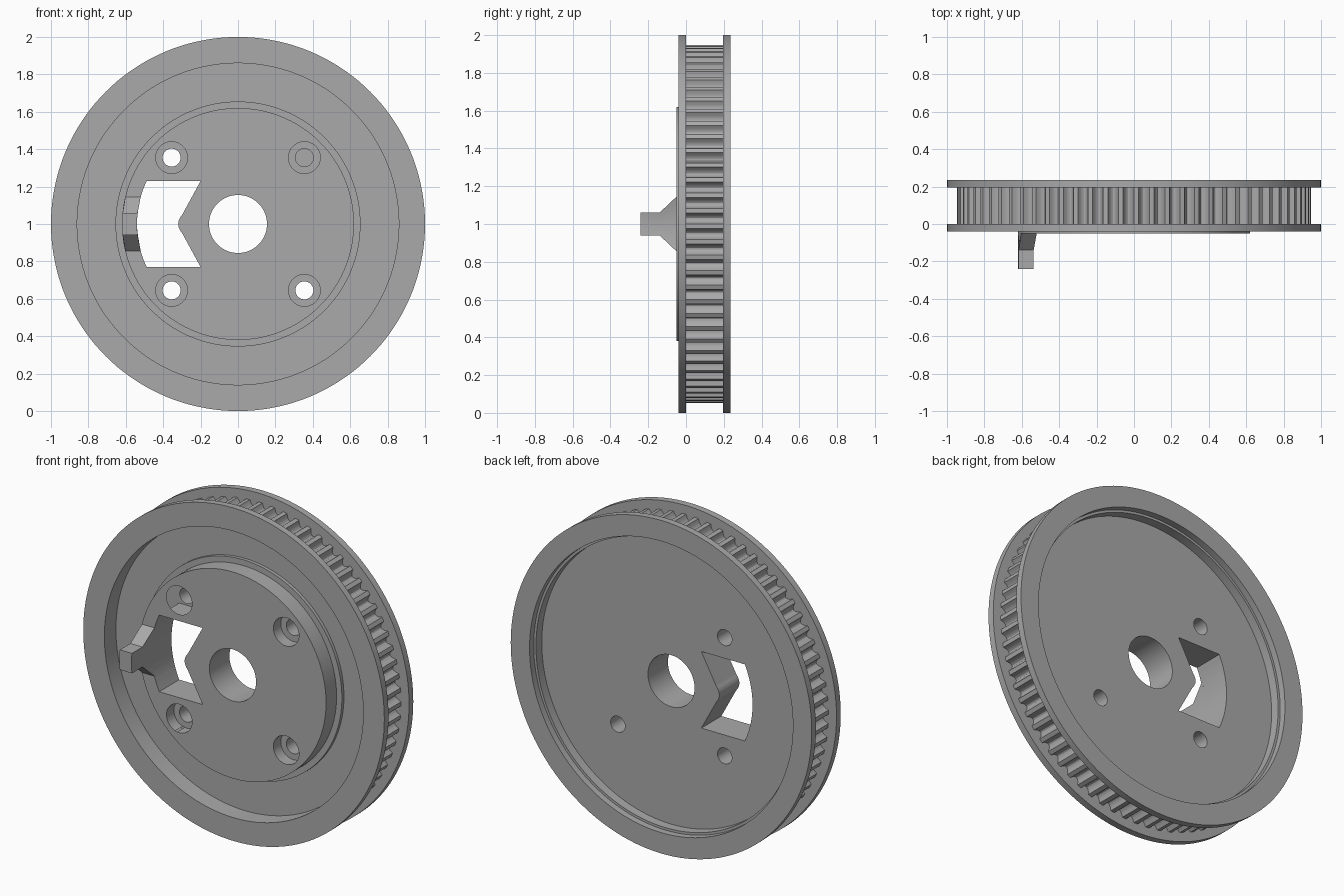
import bpy, bmesh, math
from mathutils import Vector

cube = bpy.data.objects.get("Cube")
if cube:
    bpy.data.objects.remove(cube, do_unlink=True)

SEGMENTS = 144
TEETH = 72

grey = bpy.data.materials.new("plain grey")
grey.use_nodes = True
grey.diffuse_color = (0.4, 0.4, 0.4, 1)
grey.node_tree.nodes["Principled BSDF"].inputs["Base Color"].default_value = (0.4, 0.4, 0.4, 1)


def finish(name, bm):
    """Turn a bmesh into a named grey object."""
    bmesh.ops.recalc_face_normals(bm, faces=bm.faces)
    mesh = bpy.data.meshes.new(name)
    bm.to_mesh(mesh)
    bm.free()
    mesh.materials.append(grey)
    ob = bpy.data.objects.new(name, mesh)
    bpy.context.collection.objects.link(ob)
    return ob


def bridge(bm, loops, closed):
    """Join successive vertex loops with quads."""
    pairs = list(zip(loops, loops[1:]))
    if closed:
        pairs.append((loops[-1], loops[0]))
    for a, b in pairs:
        for i in range(len(a)):
            j = (i + 1) % len(a)
            bm.faces.new((a[i], a[j], b[j], b[i]))


def polar(r, angle, y):
    return Vector((r * math.cos(angle), y, 1 + r * math.sin(angle)))


def lathe(name, profile):
    """Spin a closed (radius, y) profile about the wheel axle."""
    bm = bmesh.new()
    loops = []
    for k in range(SEGMENTS):
        a = math.tau * k / SEGMENTS
        loops.append([bm.verts.new(polar(r, a, y)) for r, y in profile])
    bridge(bm, loops, True)
    return finish(name, bm)


def prism(name, outline, y0, y1):
    """Extrude an (x, z) outline along y."""
    bm = bmesh.new()
    loops = [[bm.verts.new((x, y, z)) for x, z in outline] for y in (y0, y1)]
    bridge(bm, loops, False)
    for loop in loops:
        bm.faces.new(loop)
    return finish(name, bm)


def circle(x, z, r, n=40):
    return [(x + r * math.cos(math.tau * k / n), z + r * math.sin(math.tau * k / n)) for k in range(n)]


def cut(target, cutter):
    cutter.hide_render = True
    mod = target.modifiers.new("cut", "BOOLEAN")
    mod.operation = "DIFFERENCE"
    mod.solver = "EXACT"
    mod.object = cutter
    bpy.context.view_layer.objects.active = target
    bpy.ops.object.modifier_apply(modifier=mod.name)
    bpy.data.objects.remove(cutter, do_unlink=True)


# Flanges
front_flange = lathe("front_flange", [(0.86, -0.04), (1, -0.04), (1, 0), (0.86, 0)])
back_flange = lathe("back_flange", [(0.875, 0.195), (1, 0.195), (1, 0.235), (0.875, 0.235)])

# Toothed rim: rounded grooves between narrow lands
bm = bmesh.new()
loops = []
STEPS = 10
for k in range(TEETH * STEPS):
    phase = (k % STEPS) / STEPS
    dip = max(0, math.sin(math.pi * phase / 0.7)) if phase < 0.7 else 0
    r = 0.947 - 0.036 * dip ** 0.7
    a = math.tau * k / (TEETH * STEPS)
    loops.append([bm.verts.new(polar(q, a, y)) for q, y in ((0.86, 0), (r, 0), (r, 0.195), (0.86, 0.195))])
bridge(bm, loops, True)
toothed_rim = finish("toothed_rim", bm)

# Web with stepped hub and centre bore
hub = lathe("hub_web", [(0.155, -0.05), (0.62, -0.05), (0.62, 0.05), (0.655, 0.05),
                        (0.655, 0.07), (0.868, 0.07), (0.868, 0.14), (0.155, 0.14)])

# Four counterbored bolt holes
for sx in (-1, 1):
    for sz in (-1, 1):
        x, z = 0.355 * sx, 1 + 0.355 * sz
        cut(hub, prism("bolt_cutter", circle(x, z, 0.048), -0.2, 0.3))
        cut(hub, prism("counterbore_cutter", circle(x, z, 0.085), -0.2, 0.02))

# Window: outer arc, straight top and bottom, blunt pointed inner side
spread = math.asin(0.23 / 0.54)
window = []
for k in range(13):
    a = math.pi - spread + 2 * spread * k / 12
    window.append((0.54 * math.cos(a), 1 + 0.54 * math.sin(a)))
window.append((-0.2, 0.77))
for k in range(7):
    t = k / 3 - 1
    window.append((-0.32 + 0.022 * t * t, 1 + 0.05 * t))
window.append((-0.2, 1.23))
cut(hub, prism("window_cutter", window, -0.2, 0.3))

# Curved lug with a flared foot
bm = bmesh.new()
loops = []
for y, half in ((-0.04, 0.145), (-0.05, 0.145), (-0.14, 0.06), (-0.24, 0.06)):
    ring = []
    for r, direction in ((0.54, 1), (0.62, -1)):
        for k in range(9):
            h = half * direction * (k / 4 - 1)
            ring.append(bm.verts.new((-math.sqrt(r * r - h * h), y, 1 + h)))
    loops.append(ring)
bridge(bm, loops, False)
bm.faces.new(loops[0])
bm.faces.new(loops[-1])
lug = finish("drive_lug", bm)

# Smooth curved walls, crisp edges
for ob in (front_flange, back_flange, toothed_rim, hub, lug):
    bpy.ops.object.select_all(action="DESELECT")
    ob.select_set(True)
    bpy.context.view_layer.objects.active = ob
    bpy.ops.object.shade_smooth_by_angle(angle=math.radians(25))
